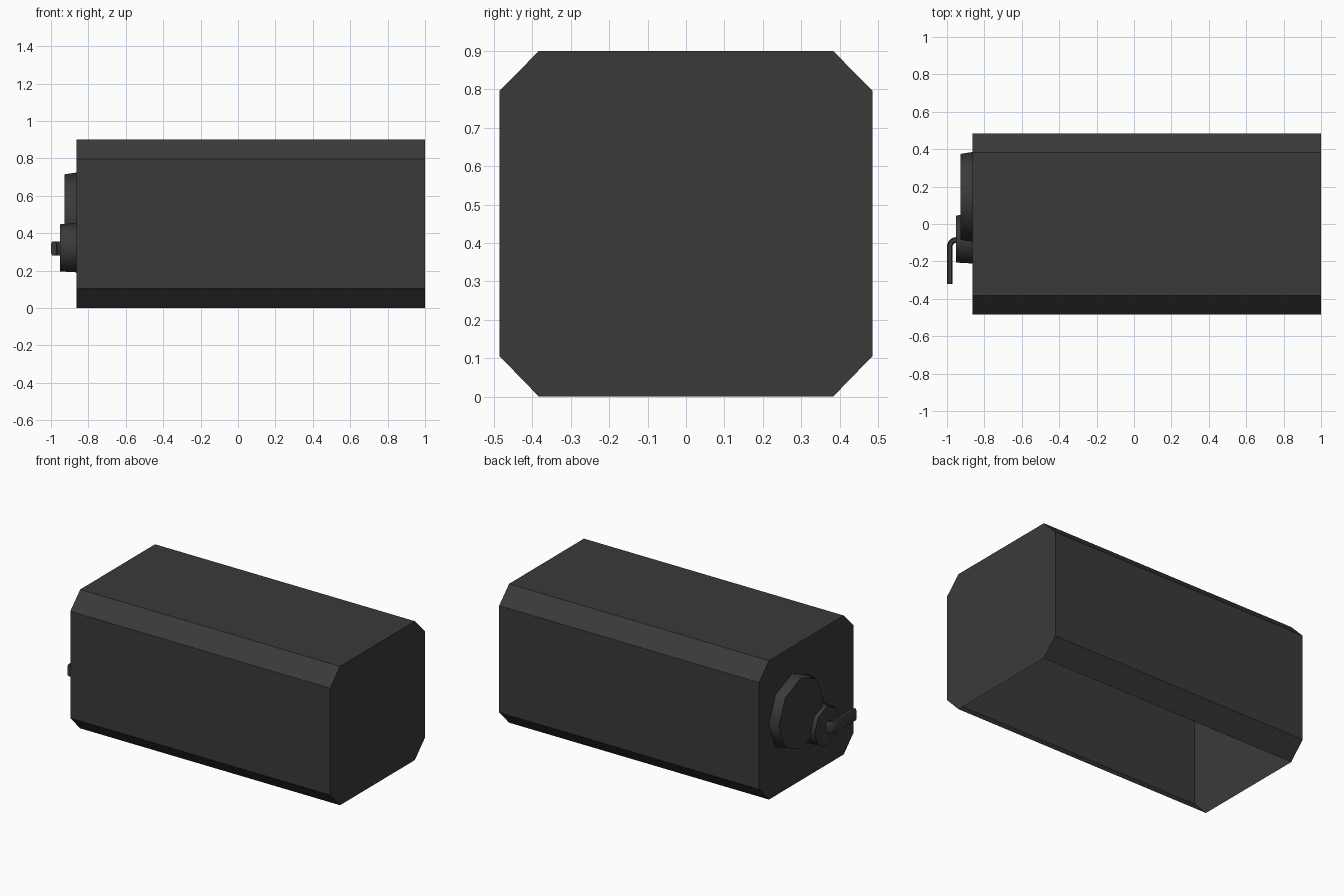
import bpy, bmesh, math
from mathutils import Vector

if "Cube" in bpy.data.objects:
    bpy.data.objects.remove(bpy.data.objects["Cube"])

mat = bpy.data.materials.new("charcoal")
mat.diffuse_color = (0.042, 0.042, 0.042, 1)
mat.use_nodes = True
mat.node_tree.nodes["Principled BSDF"].inputs["Base Color"].default_value = mat.diffuse_color


def loft(name, rings, caps, smooth=False, open_bottom=False):
    """Skin a list of closed rings; caps = (first, last)."""
    bm = bmesh.new()
    vr = [[bm.verts.new(p) for p in r] for r in rings]
    n = len(rings[0])
    for a, b in zip(vr, vr[1:]):
        for i in range(n):
            j = (i + 1) % n
            bm.faces.new((a[i], a[j], b[j], b[i]))
    for ring, cap in ((vr[0], caps[0]), (vr[-1], caps[1])):
        if cap:
            bm.faces.new(ring)
    bmesh.ops.recalc_face_normals(bm, faces=bm.faces[:])
    if open_bottom:
        under = [f for f in bm.faces if f.normal.z < -0.99]
        bmesh.ops.delete(bm, geom=under, context='FACES_ONLY')
    me = bpy.data.meshes.new(name)
    bm.to_mesh(me)
    bm.free()
    me.materials.append(mat)
    ob = bpy.data.objects.new(name, me)
    bpy.context.collection.objects.link(ob)
    if smooth:
        bpy.ops.object.select_all(action='DESELECT')
        ob.select_set(True)
        bpy.context.view_layer.objects.active = ob
        bpy.ops.object.shade_smooth_by_angle(angle=math.radians(50))
    return ob


# Chamfered box body, hollow and open underneath
half = [(0.383, 0), (0.485, 0.105), (0.485, 0.797), (0.383, 0.9)]
profile = half + [(-y, z) for y, z in reversed(half)]
WALL = -0.863
loft("body", [[(x, y, z) for y, z in profile] for x in (WALL, 1)],
     (True, True), open_bottom=True)


# Slightly tapered octagonal discs on the left end
def disc(name, y, z, r_base, r_out, x_out):
    def ring(x, r):
        return [(x, y + r * math.cos(k * math.pi / 4), z + r * math.sin(k * math.pi / 4))
                for k in range(8)]
    loft(name, [ring(WALL, r_base), ring(x_out, r_out)], (False, True), smooth=True)


disc("large_disc", 0.145, 0.485, 0.24, 0.23, -0.927)
disc("small_disc", -0.08, 0.322, 0.131, 0.126, -0.953)

# Bent flat lever: straight out of the small disc, then turned to the front
stations = [(Vector((-0.94, -0.085, 0.318)), 0)]
for k in range(6):
    a = math.radians(18 * k)
    stations.append((Vector((-0.95 - 0.035 * math.sin(a), -0.12 + 0.035 * math.cos(a), 0.318)), a))
stations.append((Vector((-0.985, -0.32, 0.318)), math.pi / 2))
section = [(0.015, 0.022), (0.009, 0.0375), (-0.009, 0.0375), (-0.015, 0.022),
           (-0.015, -0.022), (-0.009, -0.0375), (0.009, -0.0375), (0.015, -0.022)]
rings = []
for c, a in stations:
    side = Vector((-math.sin(a), math.cos(a), 0))
    rings.append([c + side * u + Vector((0, 0, w)) for u, w in section])
loft("lever", rings, (True, True), smooth=True)
